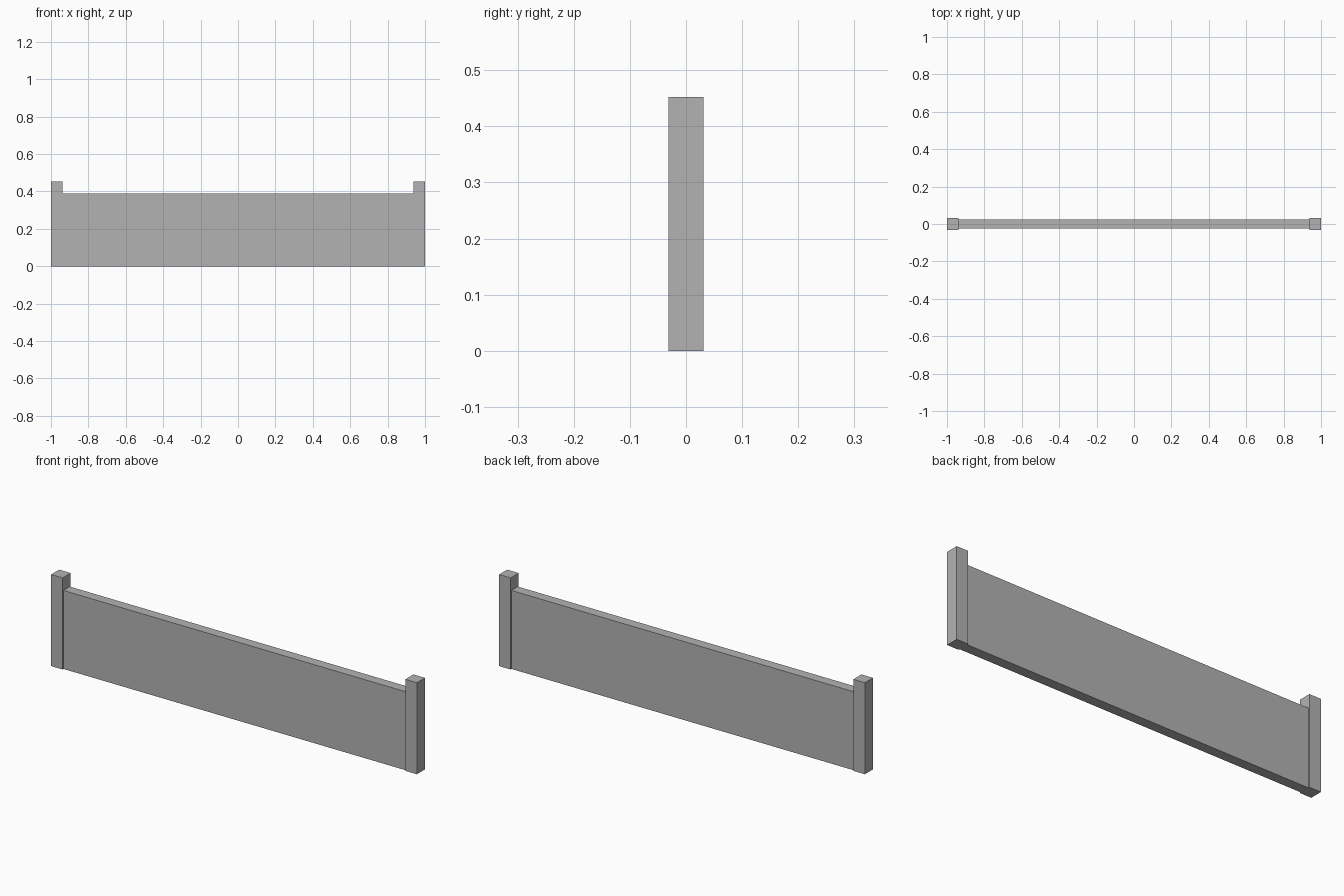
import bpy

cube = bpy.data.objects.get("Cube")
if cube:
    bpy.data.objects.remove(cube, do_unlink=True)

POST = 0.063          # square post side
POST_HEIGHT = 0.4525
PANEL_DEPTH = 0.05
PANEL_HEIGHT = 0.388

# One plain grey for everything
grey = bpy.data.materials.new("plain_grey")
grey.use_nodes = True
colour = (0.45, 0.45, 0.45, 1)
grey.diffuse_color = colour
grey.node_tree.nodes["Principled BSDF"].inputs["Base Color"].default_value = colour


def block(name, x, size):
    """Box standing on the ground, centred at x."""
    bpy.ops.mesh.primitive_cube_add(size=1, location=(x, 0, size[2] / 2))
    obj = bpy.context.object
    obj.name = name
    obj.scale = size
    bpy.ops.object.transform_apply(location=False, rotation=False, scale=True)
    obj.data.materials.append(grey)
    return obj


# End posts
for name, side in (("left_post", 1), ("right_post", -1)):
    block(name, side * (1 - POST / 2), (POST, POST, POST_HEIGHT))

# Solid panel fitted between the posts
block("wall_panel", 0, (2 - 2 * POST, PANEL_DEPTH, PANEL_HEIGHT))
